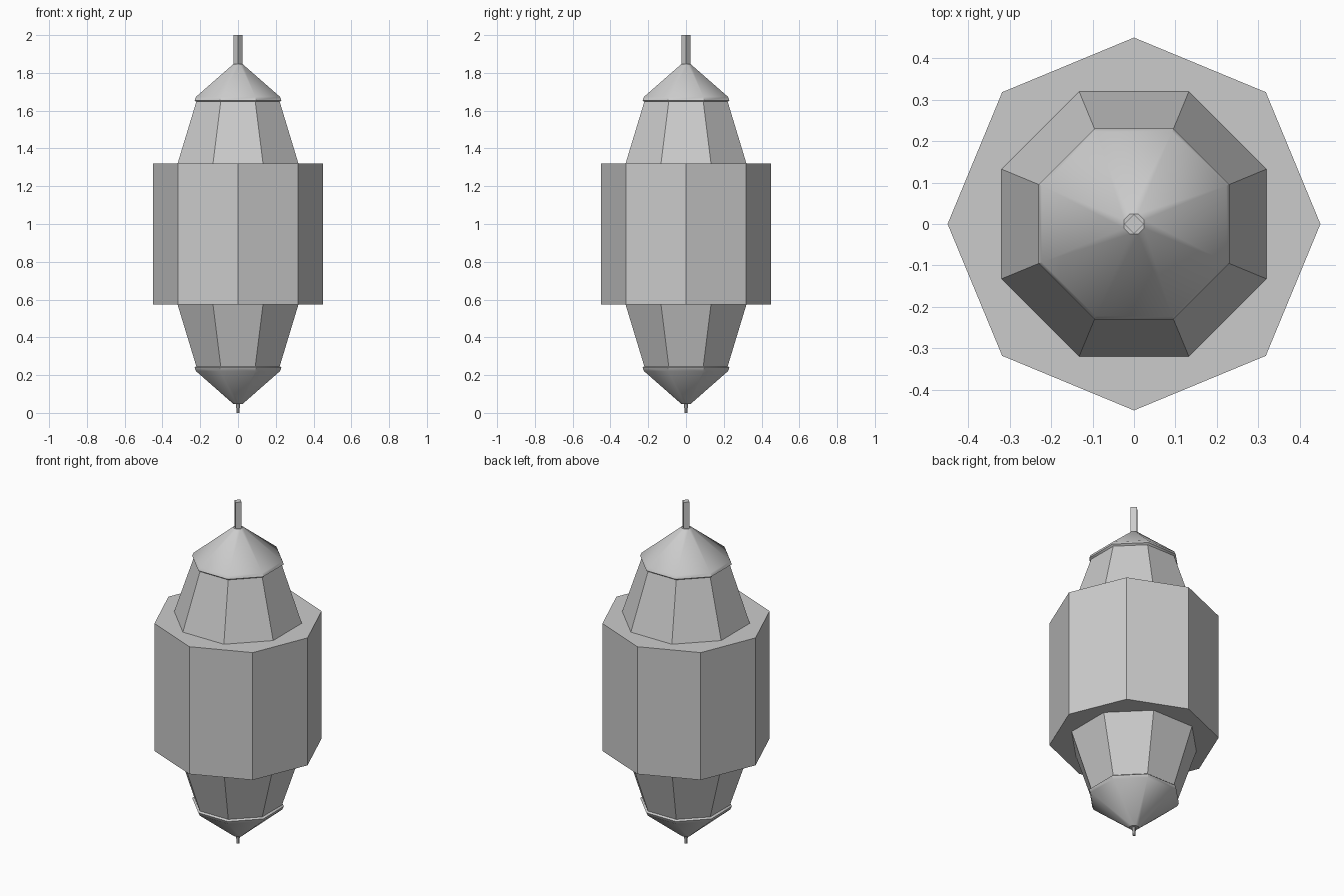
import bpy
import bmesh
import math

old = bpy.data.objects.get("Cube")
if old:
    bpy.data.objects.remove(old, do_unlink=True)

grey = bpy.data.materials.new("plain grey")
grey.use_nodes = True
colour = (0.6, 0.6, 0.6, 1)
grey.diffuse_color = colour
grey.node_tree.nodes["Principled BSDF"].inputs["Base Color"].default_value = colour

MIDDLE = 0.947


def lathe(name, profile, sides, turn=0.0, flip=False, smooth=None):
    """Closed faceted solid from (radius, height) pairs, bottom to top."""
    bm = bmesh.new()
    rings = []
    for r, z in profile:
        z = 2 * MIDDLE - z if flip else z
        angles = [turn + 2 * math.pi * i / sides for i in range(sides)]
        rings.append([bm.verts.new((r * math.cos(a), r * math.sin(a), z)) for a in angles])
    for low, high in zip(rings, rings[1:]):
        for i in range(sides):
            j = (i + 1) % sides
            bm.faces.new((low[i], low[j], high[j], high[i]))
    bm.faces.new(rings[0])
    bm.faces.new(rings[-1])
    bmesh.ops.recalc_face_normals(bm, faces=bm.faces)
    mesh = bpy.data.meshes.new(name)
    bm.to_mesh(mesh)
    bm.free()
    mesh.materials.append(grey)
    obj = bpy.data.objects.new(name, mesh)
    bpy.context.collection.objects.link(obj)
    if smooth:
        bpy.ops.object.select_all(action="DESELECT")
        obj.select_set(True)
        bpy.context.view_layer.objects.active = obj
        bpy.ops.object.shade_smooth_by_angle(angle=math.radians(smooth))
    return obj


# Wide central drum, corners on the axes
lathe("drum", [(0.45, 0.575), (0.45, 1.32)], 8)

# Tapered shoulders and pointed caps, mirrored above and below the drum
half_step = math.pi / 8
shoulder = [(0.348, 1.315), (0.238, 1.65)]
cap = [(0.236, 1.645), (0.249, 1.655), (0.241, 1.673), (0.026, 1.847)]
for side, flip in (("upper", False), ("lower", True)):
    lathe(side + "_shoulder", shoulder, 8, half_step, flip)
    lathe(side + "_cap", cap, 8, half_step, flip, smooth=35)

# Square rod on top and small tip underneath
lathe("top_rod", [(0.023, 1.83), (0.023, 2.0)], 4)
lathe("bottom_tip", [(0.008, 0.0), (0.011, 0.06)], 8)
